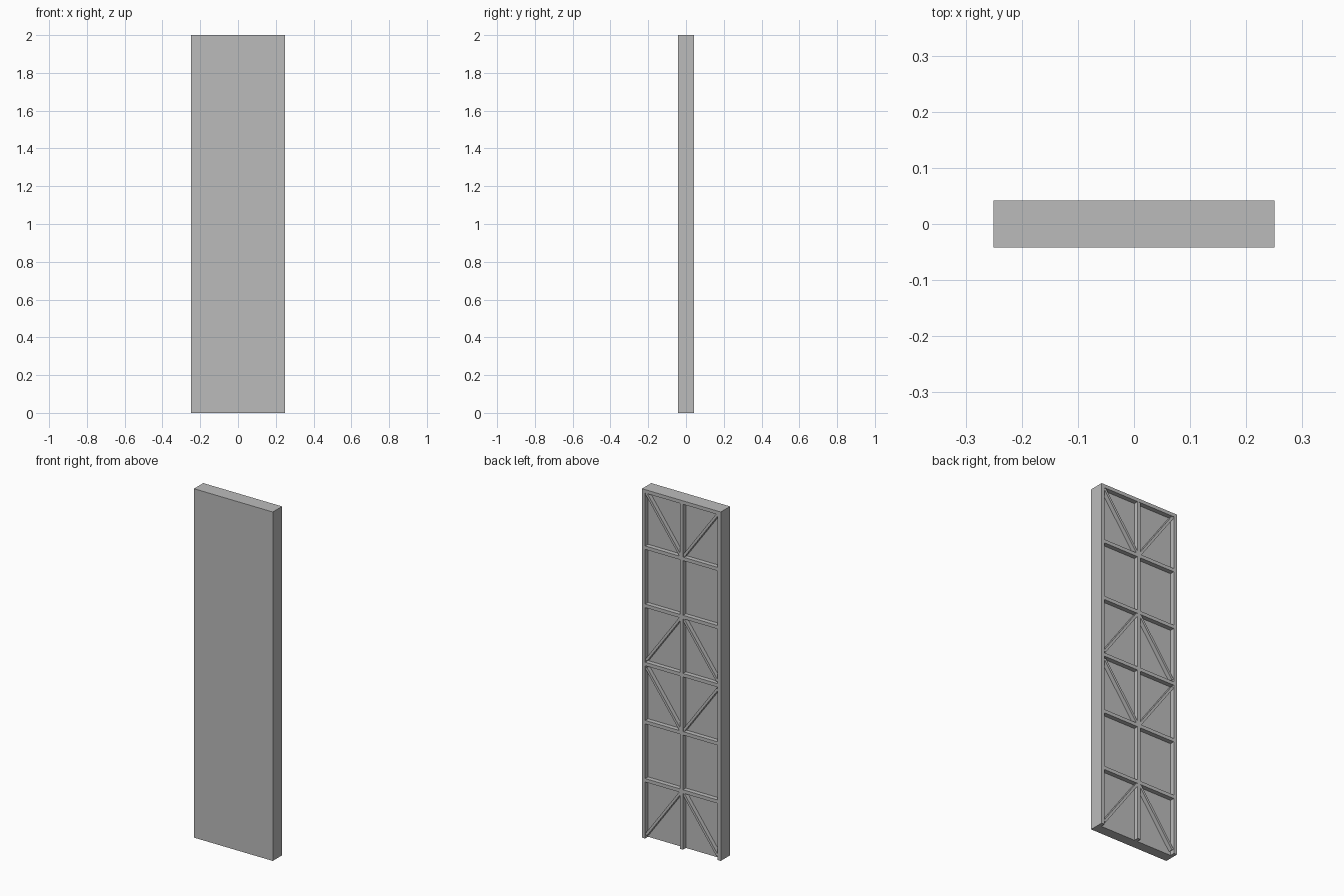
import bpy
import math
from mathutils import Vector

if "Cube" in bpy.data.objects:
    bpy.data.objects.remove(bpy.data.objects["Cube"], do_unlink=True)

HALF_W, HEIGHT = 0.25, 2.0
FRONT, BACK = -0.042, 0.042
RECESS = BACK - 0.027          # plane of the sunken back surface
RIM, RIB, BRACE = 0.02, 0.02, 0.014
BAY = HEIGHT / 6

grey = bpy.data.materials.new("plain grey")
grey.use_nodes = True
grey.diffuse_color = (0.5, 0.5, 0.5, 1)
grey.node_tree.nodes["Principled BSDF"].inputs["Base Color"].default_value = grey.diffuse_color


def box(name, x, y, z):
    """Box spanning the given (low, high) ranges."""
    spans = (x, y, z)
    bpy.ops.mesh.primitive_cube_add(size=1, location=[sum(s) / 2 for s in spans])
    ob = bpy.context.object
    ob.name = name
    ob.scale = [s[1] - s[0] for s in spans]
    bpy.ops.object.transform_apply(location=False, rotation=False, scale=True)
    ob.data.materials.append(grey)
    return ob


def brace(name, start, end):
    """Slim diagonal bar between two (x, z) points on the back."""
    a, b = Vector(start), Vector(end)
    d, mid = b - a, (a + b) / 2
    half = d.length / 2
    ob = box(name, (-half, half), (RECESS, BACK - 0.003), (-BRACE / 2, BRACE / 2))
    ob.location.x, ob.location.z = mid
    ob.rotation_euler.y = -math.atan2(d.y, d.x)


# Flat front slab
box("panel", (-HALF_W, HALF_W), (FRONT, RECESS), (0, HEIGHT))

# Rim on the back, open at the bottom
depth = (RECESS, BACK)
box("right_stile", (-HALF_W, -HALF_W + RIM), depth, (0, HEIGHT))
box("left_stile", (HALF_W - RIM, HALF_W), depth, (0, HEIGHT))
inner = HALF_W - RIM
box("top_rail", (-inner, inner), depth, (HEIGHT - RIM, HEIGHT))

# Stiffening ribs
rib_depth = (RECESS, BACK - 0.001)
box("centre_rib", (-RIB / 2, RIB / 2), rib_depth, (0, HEIGHT - RIM))
for i in range(1, 6):
    z = i * BAY
    box(f"cross_rib_{i}", (-inner, inner), rib_depth, (z - RIB / 2, z + RIB / 2))

# Diagonal braces: centre height and outer height, counted in bays
for n, (mid_bay, out_bay) in enumerate(((5, 6), (4, 3), (2, 3), (1, 0))):
    inset = 0.022 if out_bay > mid_bay else -0.022
    for side, label in ((-1, "right"), (1, "left")):
        brace(f"{label}_brace_{n + 1}", (0, mid_bay * BAY),
              (side * (inner - 0.004), out_bay * BAY - inset))
